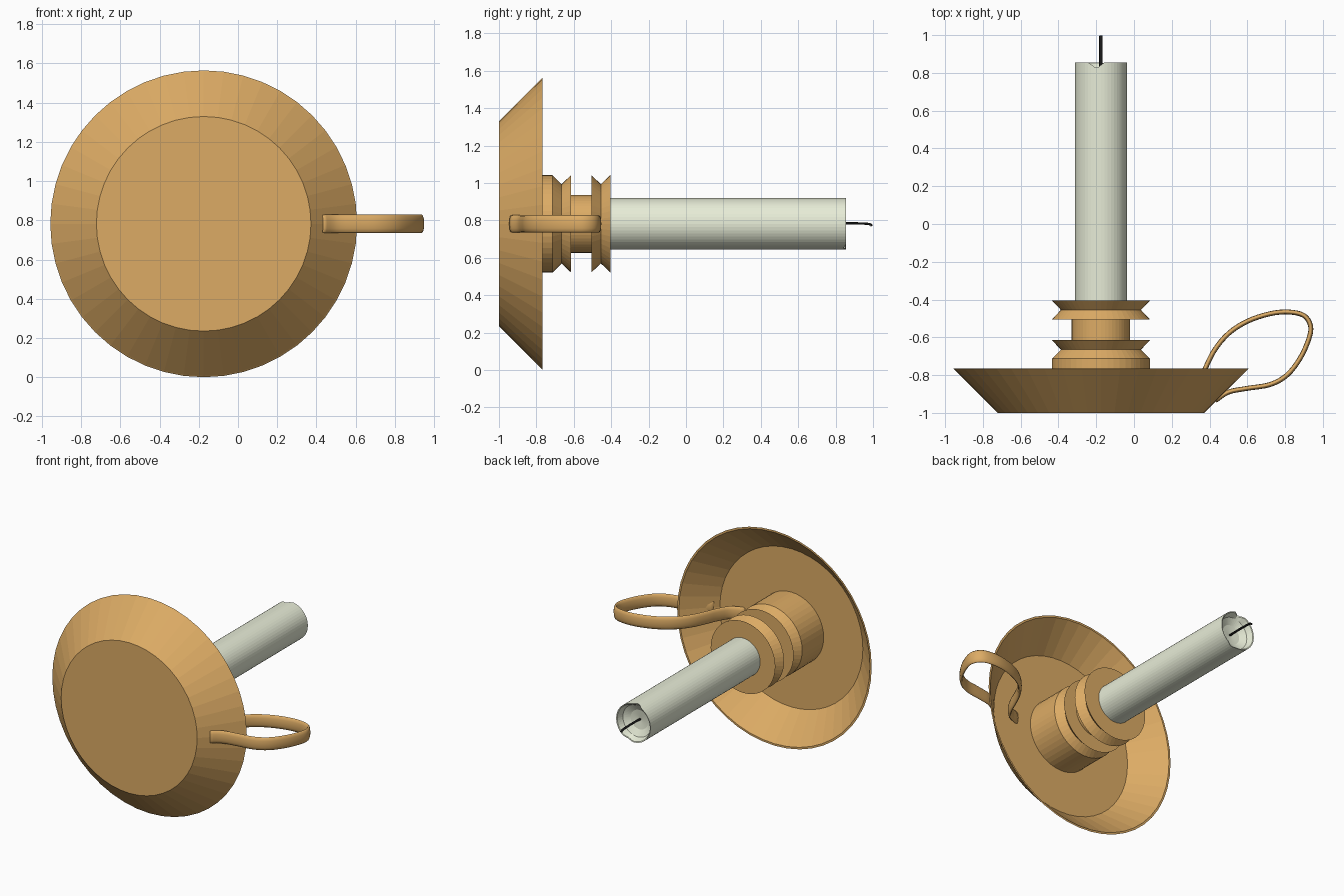
import bpy, bmesh, math
from mathutils import Vector

if "Cube" in bpy.data.objects:
    bpy.data.objects.remove(bpy.data.objects["Cube"])

CX, CZ = -0.175, 0.782  # axis of the candlestick, running along y


def material(name, rgb):
    m = bpy.data.materials.new(name)
    m.diffuse_color = (*rgb, 1)
    m.use_nodes = True
    m.node_tree.nodes["Principled BSDF"].inputs["Base Color"].default_value = m.diffuse_color
    return m


brass = material("brass", (0.72, 0.41, 0.13))
wax = material("wax", (0.80, 0.84, 0.68))
black = material("black", (0.01, 0.01, 0.01))


def finish(name, bm, mat, smooth=False):
    bmesh.ops.recalc_face_normals(bm, faces=bm.faces)
    me = bpy.data.meshes.new(name)
    bm.to_mesh(me)
    bm.free()
    me.materials.append(mat)
    ob = bpy.data.objects.new(name, me)
    bpy.context.collection.objects.link(ob)
    if smooth:
        me.polygons.foreach_set("use_smooth", [True] * len(me.polygons))
    return ob


def lathe(name, profile, mat, n=48, dip=None):
    """Revolve (radius, y) points about the candle axis; dip lowers rim points."""
    bm = bmesh.new()
    rings = []
    for i, (r, y) in enumerate(profile):
        if r == 0:
            rings.append([bm.verts.new((CX, y, CZ))] * n)
            continue
        ring = []
        for k in range(n):
            a = 2 * math.pi * k / n
            d = dip(i, a) if dip else 0
            ring.append(bm.verts.new((CX + r * math.cos(a), y - d, CZ + r * math.sin(a))))
        rings.append(ring)
    for a, b in zip(rings, rings[1:]):
        for k in range(n):
            j = (k + 1) % n
            quad = list(dict.fromkeys((a[k], a[j], b[j], b[k])))
            bm.faces.new(quad)
    bmesh.ops.dissolve_limit(bm, angle_limit=0.001, verts=bm.verts, edges=bm.edges)
    return finish(name, bm, mat)


def spline(pts, steps=6):
    """Catmull-Rom path through the points."""
    p = [Vector(q) for q in pts]
    p = [2 * p[0] - p[1]] + p + [2 * p[-1] - p[-2]]
    out = []
    for i in range(1, len(p) - 2):
        a, b, c, d = p[i - 1:i + 3]
        for s in range(steps):
            t = s / steps
            out.append(0.5 * (2 * b + (c - a) * t + (2 * a - 5 * b + 4 * c - d) * t * t
                              + (3 * b - a - 3 * c + d) * t ** 3))
    return out + [p[-2]]


def sweep(name, path, axis, thick, wide, mat, n=12):
    """Sweep an ellipse along a planar path; axis is the normal of its plane."""
    bm = bmesh.new()
    axis = Vector(axis)
    rings = []
    for i, c in enumerate(path):
        t = (path[min(i + 1, len(path) - 1)] - path[max(i - 1, 0)]).normalized()
        side = t.cross(axis)
        rings.append([bm.verts.new(c + side * thick * math.cos(2 * math.pi * k / n)
                                   + axis * wide * math.sin(2 * math.pi * k / n))
                      for k in range(n)])
    for a, b in zip(rings, rings[1:]):
        for k in range(n):
            j = (k + 1) % n
            bm.faces.new((a[k], a[j], b[j], b[k]))
    bm.faces.new(rings[0])
    bm.faces.new(rings[-1])
    return finish(name, bm, mat, True)


# thin-walled dish
lathe("dish", [(0, -1), (0.547, -1), (0.775, -0.772), (0.782, -0.766), (0.768, -0.766),
               (0.575, -0.96), (0, -0.96)], brass)

# grooved candle socket
lathe("socket", [(0, -0.97), (0.26, -0.97), (0.26, -0.713), (0.212, -0.665), (0.26, -0.615),
                 (0.155, -0.615), (0.155, -0.506), (0.26, -0.506), (0.212, -0.455),
                 (0.26, -0.405), (0, -0.405)], brass)


# candle with a melted hollow and notches in its rim
def melt(i, a):
    if i not in (2, 3):
        return 0
    deg = math.degrees(a)
    return (0.033 * max(0, 1 - abs(deg - 100) / 17)
            + 0.015 * max(0, 1 - abs(deg - 290) / 15))


lathe("candle", [(0, -0.42), (0.138, -0.42), (0.138, 0.855), (0.131, 0.852), (0.115, 0.81),
                 (0.07, 0.785), (0, 0.775)], wax, 48, melt)

# wick with a drooping tip
sweep("wick", spline([(CX, 0.77, CZ), (CX, 0.87, CZ + 0.003), (CX, 0.955, CZ + 0.001),
                      (CX, 0.985, CZ - 0.003), (CX, 0.994, CZ - 0.012)], 4),
      (1, 0, 0), 0.006, 0.009, black, 8)

# looped strap handle, from the dish floor over the rim and back to the outer wall
loop = [(0.20, -0.965), (0.29, -0.925), (0.34, -0.85), (0.375, -0.77), (0.425, -0.67),
        (0.50, -0.58), (0.60, -0.515), (0.72, -0.475), (0.82, -0.466), (0.90, -0.485),
        (0.935, -0.54), (0.925, -0.61), (0.88, -0.71), (0.81, -0.80), (0.72, -0.85),
        (0.60, -0.87), (0.50, -0.89), (0.43, -0.935)]
sweep("handle", spline([(x, y, CZ) for x, y in loop], 4), (0, 0, 1), 0.013, 0.047, brass)
